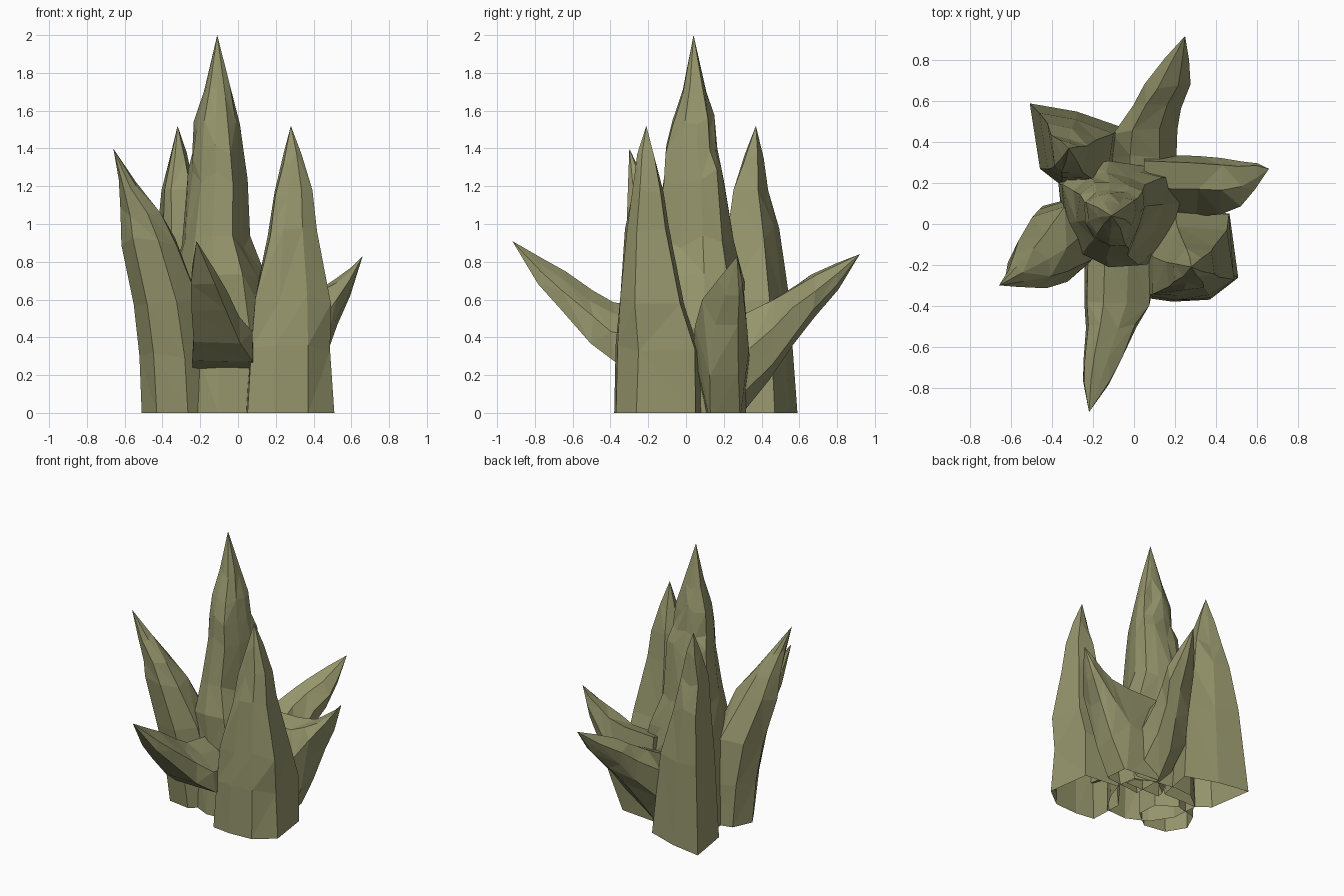
import bpy, bmesh, math, random
from mathutils import Vector

cube = bpy.data.objects.get("Cube")
if cube:
    bpy.data.objects.remove(cube)

rock = bpy.data.materials.new("olive_rock")
rock.use_nodes = True
rock.diffuse_color = (0.30, 0.30, 0.15, 1)
rock.node_tree.nodes["Principled BSDF"].inputs["Base Color"].default_value = rock.diffuse_color


def ngon(sides, turn):
    return [(math.cos(turn + math.tau * i / sides), math.sin(turn + math.tau * i / sides))
            for i in range(sides)]


def spike(name, axis, outline, rings, tip, seed, rough=0.1):
    """Loft an outline through bounds (position, a0, a1, b0, b1) along an axis to a tip."""
    rng = random.Random(seed)
    others = [i for i in range(3) if i != axis]
    lo = [min(p[k] for p in outline) for k in (0, 1)]
    hi = [max(p[k] for p in outline) for k in (0, 1)]
    unit = [[(p[k] - lo[k]) / (hi[k] - lo[k]) for k in (0, 1)] for p in outline]
    step = abs(tip[axis] - rings[0][0]) / len(rings)
    bm = bmesh.new()
    loops = []
    for n, (pos, a0, a1, b0, b1) in enumerate(rings):
        loop = []
        for u, v in unit:
            # chip the corners and shift them along the spike
            chip = 1 + (rng.uniform(-1, 0.5) * rough if n else 0)
            co = Vector()
            co[axis] = pos + (rng.uniform(-1, 1) * step * rough * 2 if n else 0)
            co[others[0]] = a0 + (a1 - a0) * (0.5 + (u - 0.5) * chip)
            co[others[1]] = b0 + (b1 - b0) * (0.5 + (v - 0.5) * chip)
            loop.append(bm.verts.new(co))
        loops.append(loop)
    point = bm.verts.new(tip)
    count = len(unit)
    for i in range(count):
        j = (i + 1) % count
        for low, high in zip(loops, loops[1:]):
            quad = [low[i], low[j], high[j], high[i]]
            if rng.random() < 0.5:
                quad = quad[1:] + quad[:1]
            bm.faces.new(quad[:3])
            bm.faces.new([quad[0], quad[2], quad[3]])
        bm.faces.new([loops[-1][i], loops[-1][j], point])
    # leaning spikes have a closed root
    if axis != Z:
        bm.faces.new(loops[0])
    bmesh.ops.recalc_face_normals(bm, faces=bm.faces)
    # trim at the ground, leaving the underside open
    geom = bm.verts[:] + bm.edges[:] + bm.faces[:]
    bmesh.ops.bisect_plane(bm, geom=geom, plane_co=(0, 0, 0), plane_no=(0, 0, 1), clear_inner=True)
    mesh = bpy.data.meshes.new(name)
    bm.to_mesh(mesh)
    bm.free()
    mesh.materials.append(rock)
    bpy.context.collection.objects.link(bpy.data.objects.new(name, mesh))


X, Y, Z = range(3)

# Upright spikes
main_outline = [(-.37, .2), (-.35, 0), (-.25, -.15), (-.1, -.22), (.07, -.21), (.17, -.05),
                (.22, .1), (.2, .23), (.08, .28), (-.1, .31), (-.24, .3)]
spike("main_spike", Z, main_outline, [
    (0, -.37, .21, -.22, .31), (.45, -.37, .22, -.22, .31), (.7, -.35, .15, -.21, .3),
    (.9, -.3, .06, -.16, .25), (1.25, -.26, .05, -.12, .21), (1.38, -.25, .03, -.11, .17),
    (1.54, -.23, .01, -.08, .15), (1.72, -.18, -.03, -.02, .11)],
    (-.11, .04, 2), 3, .08)

front_outline = [(.07, -.35), (.2, -.37), (.37, -.36), (.5, -.25), (.46, .07), (.2, .1), (.06, -.1)]
spike("front_left_spike", Z, front_outline, [
    (0, .04, .51, -.38, .08), (.33, .06, .5, -.37, .07), (.6, .08, .49, -.36, -.01),
    (.95, .16, .42, -.32, -.09), (1.17, .19, .4, -.29, -.12), (1.35, .24, .34, -.26, -.16)],
    (.28, -.21, 1.52), 5, .06)

back_outline = [(-.51, .59), (-.46, .27), (-.37, .2), (-.1, .2), (-.05, .47), (-.28, .55)]
spike("back_right_spike", Z, back_outline, [
    (0, -.51, -.05, .2, .59), (.6, -.47, -.1, .2, .55), (.95, -.43, -.18, .22, .5),
    (1.17, -.41, -.23, .25, .44), (1.35, -.36, -.27, .31, .41)],
    (-.32, .37, 1.52), 8, .06)

spike("right_spike", Z, ngon(7, 0.5), [
    (0, -.51, -.14, -.21, .13), (.3, -.53, -.15, -.25, .12), (.6, -.56, -.2, -.29, .08),
    (.9, -.62, -.32, -.31, -.05), (1.06, -.62, -.41, -.31, -.12), (1.22, -.63, -.54, -.31, -.21)],
    (-.66, -.3, 1.4), 11, .06)

# Leaning spikes
low_outline = [(-1, -1), (1, -1), (1, 0), (.3, .6), (-.4, 1), (-.9, .4)]
spike("front_low_spike", Y, low_outline, [
    (-.1, -.24, .09, .22, .54), (-.39, -.25, .08, .27, .59), (-.5, -.24, .01, .37, .65),
    (-.65, -.25, -.06, .54, .75), (-.77, -.25, -.12, .68, .82)],
    (-.22, -.92, .91), 14, .05)

spike("back_low_spike", Y, ngon(7, 0.2), [
    (.15, -.11, .22, -.2, .48), (.33, -.11, .21, .03, .53), (.45, -.1, .21, .18, .61),
    (.57, -.01, .23, .35, .68), (.67, .05, .28, .5, .73), (.8, .15, .27, .65, .79)],
    (.25, .92, .84), 17, .06)

left_outline = [(.04, .35), (.13, 0), (.29, 0), (.33, .35), (.3, .62), (.17, .59)]
spike("left_low_spike", X, left_outline, [
    (.05, .04, .34, -.2, .62), (.3, .04, .33, -.05, .63), (.43, .04, .32, .2, .66),
    (.52, .08, .31, .46, .71), (.6, .17, .3, .62, .77)],
    (.66, .27, .83), 20, .06)
